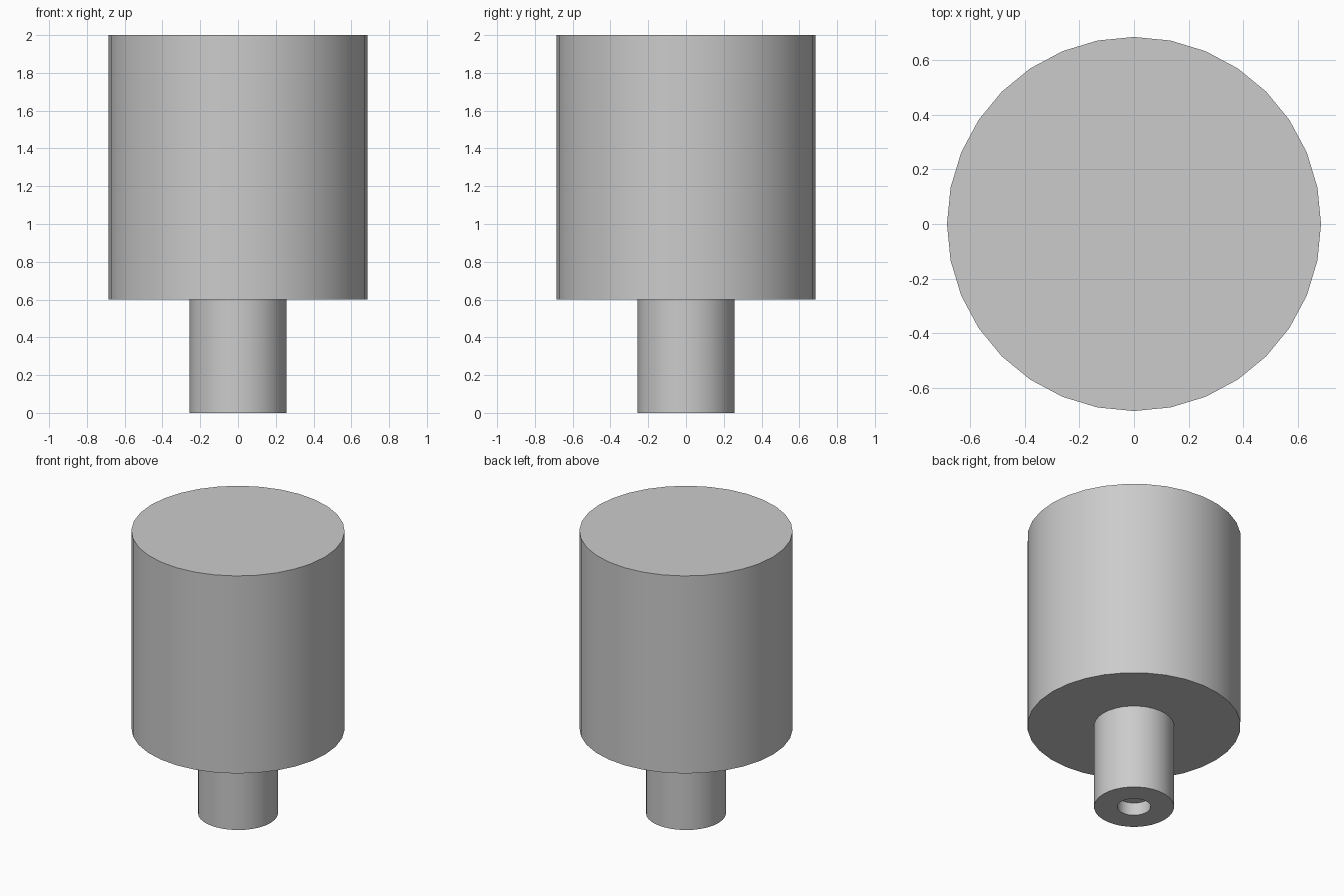
import bpy
import bmesh
from math import cos, sin, tau

cube = bpy.data.objects.get("Cube")
if cube:
    bpy.data.objects.remove(cube, do_unlink=True)

SIDES = 32

grey = bpy.data.materials.new("plain grey")
grey.use_nodes = True
colour = (0.6, 0.6, 0.6, 1)
grey.diffuse_color = colour
grey.node_tree.nodes["Principled BSDF"].inputs["Base Color"].default_value = colour


def lathe(name, profile):
    """Turn a (radius, height) profile about z and cap both ends."""
    bm = bmesh.new()
    rings = [[bm.verts.new((r * cos(tau * i / SIDES), r * sin(tau * i / SIDES), z))
              for i in range(SIDES)] for r, z in profile]
    for low, high in zip(rings, rings[1:]):
        for i in range(SIDES):
            j = (i + 1) % SIDES
            bm.faces.new((low[i], low[j], high[j], high[i]))
    bm.faces.new(rings[0][::-1])
    bm.faces.new(rings[-1])
    bmesh.ops.recalc_face_normals(bm, faces=bm.faces)
    mesh = bpy.data.meshes.new(name)
    bm.to_mesh(mesh)
    bm.free()
    mesh.materials.append(grey)
    obj = bpy.data.objects.new(name, mesh)
    bpy.context.collection.objects.link(obj)
    bpy.ops.object.select_all(action="DESELECT")
    obj.select_set(True)
    bpy.context.view_layer.objects.active = obj
    bpy.ops.object.shade_smooth_by_angle()


# Stem with a shallow blind hole in its foot, joined to the wide head
lathe("knob", [(0.107, 0.09), (0.107, 0), (0.257, 0), (0.257, 0.6),
               (0.685, 0.6), (0.685, 2)])
